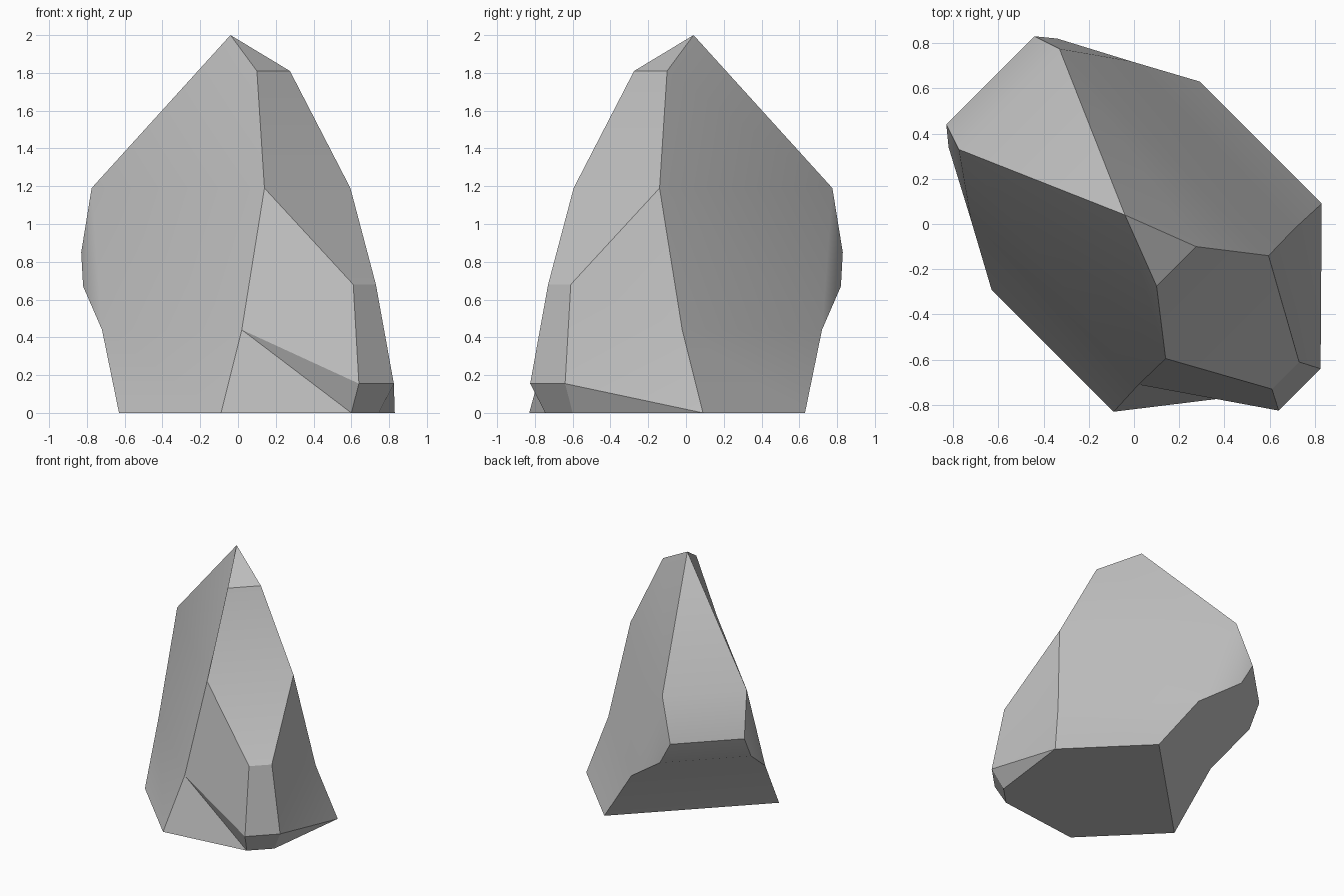
import bpy
import bmesh
import math

if "Cube" in bpy.data.objects:
    bpy.data.objects.remove(bpy.data.objects["Cube"], do_unlink=True)

# Corners of one half of the boulder; the other half mirrors over the diagonal y = -x
corners = {
    "A": (0.10, -0.275, 1.81),   # crest
    "B": (0.14, -0.595, 1.19),   # shoulder
    "C": (0.61, -0.73, 0.68),    # front ridge
    "D": (0.64, -0.825, 0.155),  # toe
    "E": (0.60, -0.745, 0),      # toe base
    "F": (-0.09, -0.83, 0),      # side base
    "G": (-0.63, -0.29, 0),      # rear base
    "H": (0.02, -0.71, 0.44),    # side bulge
    "I": (-0.775, 0.33, 1.19),   # rear shoulder
    "J": (-0.83, 0.44, 0.85),    # rear brow
    "K": (-0.82, 0.34, 0.67),    # under brow
    "L": (-0.72, 0.015, 0.44),   # rear hollow
}

bm = bmesh.new()
verts = {"T": bm.verts.new((-0.04, 0.04, 2.0))}
for name, (x, y, z) in corners.items():
    verts[name] = bm.verts.new((x, y, z))
    verts[name.lower()] = bm.verts.new((-y, -x, z))


def add_face(names):
    bm.faces.new([verts[n] for n in names])


def mirrored(names):
    return "".join(n if n == "T" else n.lower() for n in reversed(names))


# Side facets, built on both halves
for facet in ("TIBA", "IJK", "IKL", "ILHB", "LGFH", "BHDC"):
    add_face(facet)
    add_face(mirrored(facet))

# The foot is split differently on each side
for facet in ("HFE", "HED", "hdf", "def"):
    add_face(facet)

# Facets across the diagonal: crest, front, toe, underside, rear
for facet in ("TAa", "ABba", "BCcb", "CDdc", "DEed", "EFGgfe",
              "GLlg", "LKkl", "KJjk", "JIij", "ITi"):
    add_face(facet)

bmesh.ops.recalc_face_normals(bm, faces=bm.faces)
mesh = bpy.data.meshes.new("boulder")
bm.to_mesh(mesh)
bm.free()

# Plain stone colour
stone = bpy.data.materials.new("stone grey")
stone.use_nodes = True
colour = (0.53, 0.53, 0.53, 1)
stone.diffuse_color = colour
stone.node_tree.nodes["Principled BSDF"].inputs["Base Color"].default_value = colour
mesh.materials.append(stone)

boulder = bpy.data.objects.new("boulder", mesh)
bpy.context.collection.objects.link(boulder)
bpy.ops.object.select_all(action="DESELECT")
boulder.select_set(True)
bpy.context.view_layer.objects.active = boulder
bpy.ops.object.shade_smooth_by_angle(angle=math.radians(30))
